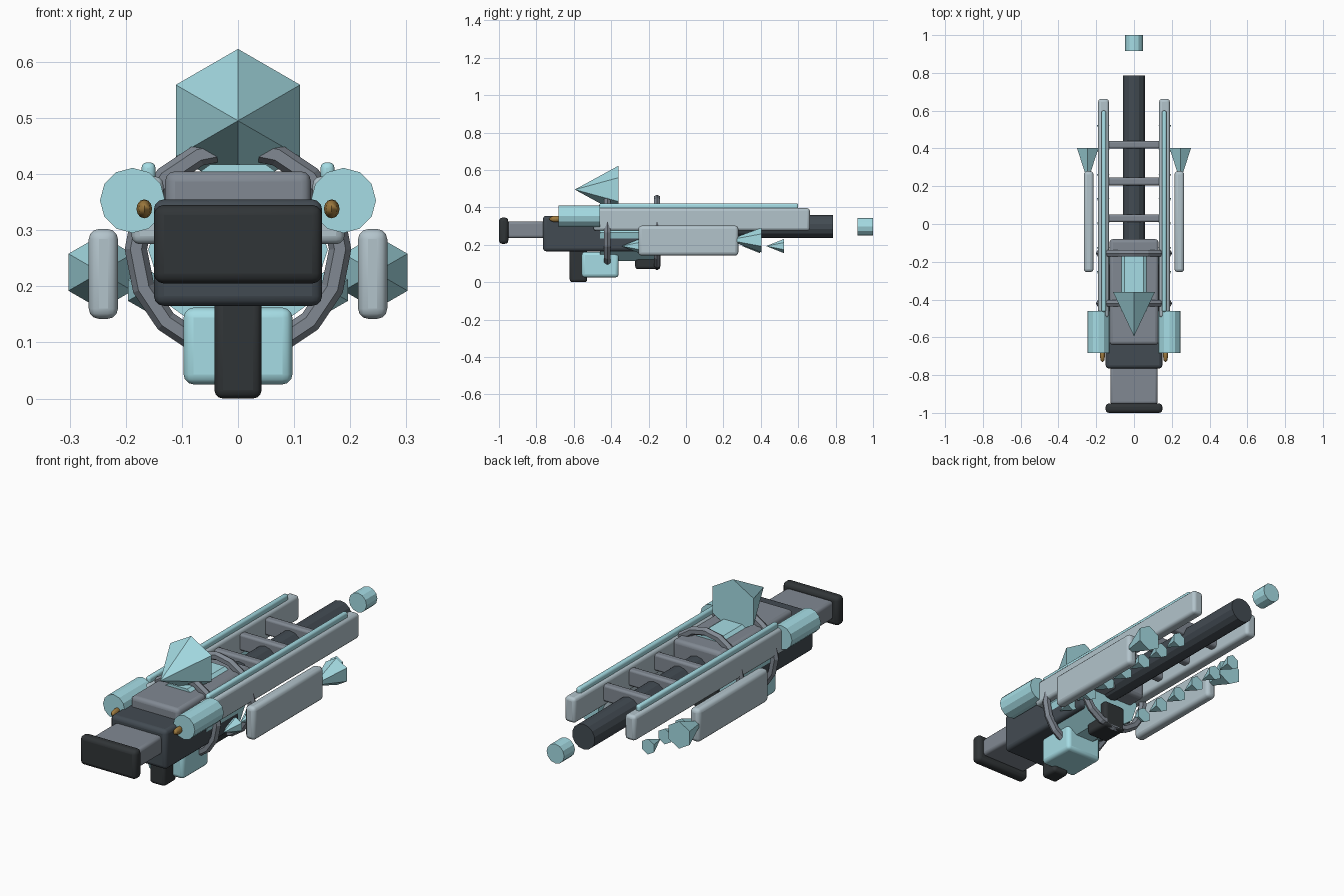
import bpy
from math import radians, pi

if "Cube" in bpy.data.objects:
    bpy.data.objects.remove(bpy.data.objects["Cube"])


def mat(name, rgb):
    m = bpy.data.materials.new(name)
    m.diffuse_color = (*rgb, 1)
    m.use_nodes = True
    m.node_tree.nodes["Principled BSDF"].inputs["Base Color"].default_value = m.diffuse_color
    return m


ICE = mat("ice", (0.38, 0.72, 0.78))
PALE = mat("pale_metal", (0.45, 0.55, 0.60))
STEEL = mat("steel", (0.22, 0.25, 0.29))
DARK = mat("dark_metal", (0.055, 0.07, 0.085))
RUBBER = mat("rubber", (0.03, 0.035, 0.038))
BRASS = mat("brass", (0.35, 0.20, 0.05))


def finish(name, m, smooth=False):
    o = bpy.context.object
    o.name = name
    o.data.materials.append(m)
    if smooth:
        bpy.ops.object.shade_smooth_by_angle(angle=radians(35))
    return o


def box(name, x, y, z, m, bevel=0.015):
    """Bevelled box from (min, max) pairs on each axis."""
    c = [(a + b) / 2 for a, b in (x, y, z)]
    bpy.ops.mesh.primitive_cube_add(size=1, location=c)
    o = bpy.context.object
    o.scale = [b - a for a, b in (x, y, z)]
    bpy.ops.object.transform_apply(location=False, rotation=False, scale=True)
    b = o.modifiers.new("bevel", 'BEVEL')
    b.width, b.segments = bevel, 3
    return finish(name, m, True)


def tube(name, x, z, y0, y1, r, m, sides=12, roll=0):
    """Cylinder lying along y."""
    bpy.ops.mesh.primitive_cylinder_add(
        vertices=sides, radius=r, depth=y1 - y0, location=(x, (y0 + y1) / 2, z),
        rotation=(pi / 2, radians(roll), 0))
    return finish(name, m)


def spike(name, x, z, tip, base, r):
    """Six-sided ice shard pointing to -y."""
    bpy.ops.mesh.primitive_cone_add(
        vertices=6, radius1=r, radius2=0, depth=base - tip,
        location=(x, (tip + base) / 2, z), rotation=(pi / 2, 0, 0))
    return finish(name, ICE)


# stock and receiver
box("butt_plate", (-.15, .15), (-1.0, -.95), (.205, .345), RUBBER, .018)
box("stock", (-.125, .125), (-.955, -.75), (.235, .325), STEEL)
box("receiver", (-.15, .15), (-.765, -.2), (.165, .355), DARK, .018)
box("upper_receiver", (-.13, .13), (-.64, -.08), (.25, .405), STEEL, .018)

# grip, magazine, fore grip
box("grip", (-.042, .042), (-.622, -.528), (0, .18), RUBBER)
box("magazine", (-.097, .097), (-.558, -.36), (.025, .162), ICE, .018)
box("fore_grip", (-.06, .06), (-.272, -.137), (.07, .2), RUBBER)

# ice core with clamp rings
tube("ice_core", 0, .265, -.46, -.17, .16, ICE, 10, 18)
for y in (-.42, -.155):
    bpy.ops.mesh.primitive_torus_add(
        major_segments=16, minor_segments=6, major_radius=.182, minor_radius=.02,
        location=(0, y, .266), rotation=(pi / 2, 0, 0))
    finish("clamp_ring", STEEL)

# barrel and ice projectile
tube("barrel", 0, .297, -.2, .785, .061, DARK, 14)
tube("ice_slug", 0, .297, .917, 1.0, .047, ICE, 12)

# top crystal sight
spike("top_crystal", 0, .495, -.595, -.36, .128)

# rungs between rails
for y in (.42, .225, .03):
    box("rung", (-.145, .145), (y - .02, y + .02), (.30, .38), STEEL, .01)

# mirrored side parts
for s in (-1, 1):
    def span(a, b):
        return tuple(sorted((s * a, s * b)))

    box("side_rail", span(.133, .19), (-.495, .662), (.275, .396), PALE)
    box("rail_ice_strip", span(.147, .172), (-.465, .6), (.385, .421), ICE, .01)
    box("side_panel", span(.214, .266), (-.255, .28), (.142, .302), PALE, .018)
    tube("ice_tank", s * .188, .353, -.682, -.46, .058, ICE, 12)
    spike("panel_shard", s * .245, .225, .225, .403, .066)
    # brass valve
    bpy.ops.mesh.primitive_uv_sphere_add(segments=8, ring_count=6, radius=1,
                                         location=(s * .167, -.695, .338))
    bpy.context.object.scale = (.014, .037, .017)
    finish("valve", BRASS, True)
    # row of shards under the rail
    for i in range(7):
        base = -.25 + i * .129
        spike("rail_shard", s * .163, .193, base - .095, base, .038)
